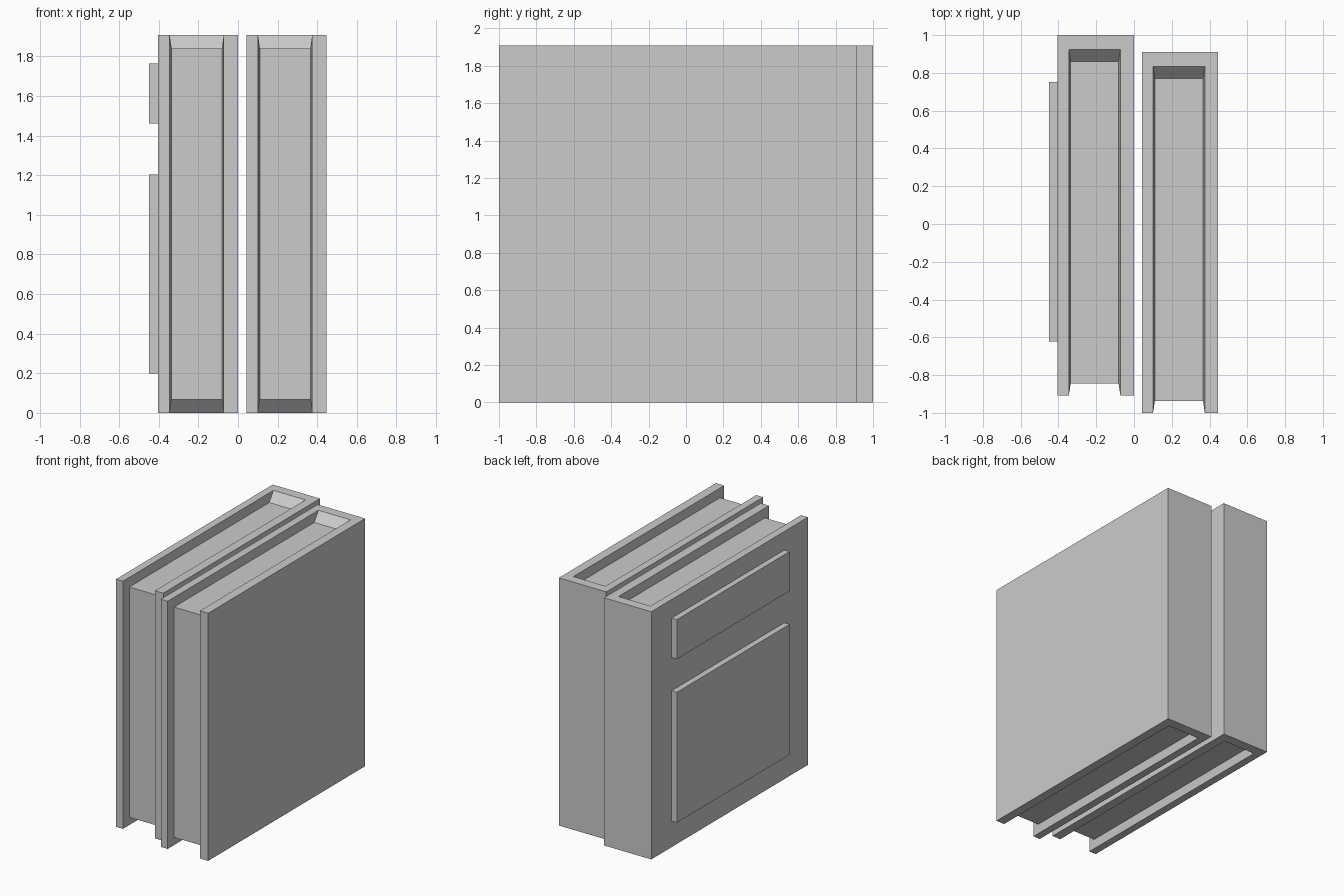
import bpy, bmesh
from mathutils import Vector

if "Cube" in bpy.data.objects:
    bpy.data.objects.remove(bpy.data.objects["Cube"])


def box(bm, lo, hi):
    lo, hi = Vector(lo), Vector(hi)
    bmesh.ops.create_cube(bm, size=1)
    for v in bm.verts:
        v.co = Vector((lo[i] + (v.co[i] + 0.5) * (hi[i] - lo[i]) for i in range(3)))


def finish(bm, name):
    bmesh.ops.recalc_face_normals(bm, faces=bm.faces)
    mesh = bpy.data.meshes.new(name)
    bm.to_mesh(mesh)
    bm.free()
    bpy.context.collection.objects.link(bpy.data.objects.new(name, mesh))


def book(name, x0, x1, y0, y1, height=1.908):
    bm = bmesh.new()
    box(bm, (x0, y0, 0), (x1, y1, height))
    # page edges: front, top and bottom faces form one strip
    bm.normal_update()
    pages = [f for f in bm.faces if f.normal.y < -0.5 or abs(f.normal.z) > 0.5]
    # rim left by the boards and the spine
    bmesh.ops.inset_region(bm, faces=pages, thickness=0, depth=0)
    verts = {v for f in pages for v in f.verts}
    for v in verts:
        v.co.x = x0 + 0.059 if v.co.x < (x0 + x1) / 2 else x1 - 0.071
        if v.co.y > 0:
            v.co.y = y1 - 0.076
    # sink the page block, shrinking it towards its centre
    bmesh.ops.inset_region(bm, faces=pages, thickness=0, depth=0)
    verts = {v for f in pages for v in f.verts}
    centre = sum((v.co for v in verts), Vector()) / len(verts)
    for v in verts:
        v.co = centre + (v.co - centre) * 0.93
    finish(bm, name)


book("left_book", -0.404, -0.001, -0.908, 1.0)
book("right_book", 0.042, 0.446, -1.0, 0.911)

# raised panels on the left cover
for name, z0, z1 in (("upper_cover_panel", 1.461, 1.765), ("lower_cover_panel", 0.2, 1.205)):
    bm = bmesh.new()
    box(bm, (-0.449, -0.621, z0), (-0.403, 0.752, z1))
    finish(bm, name)
